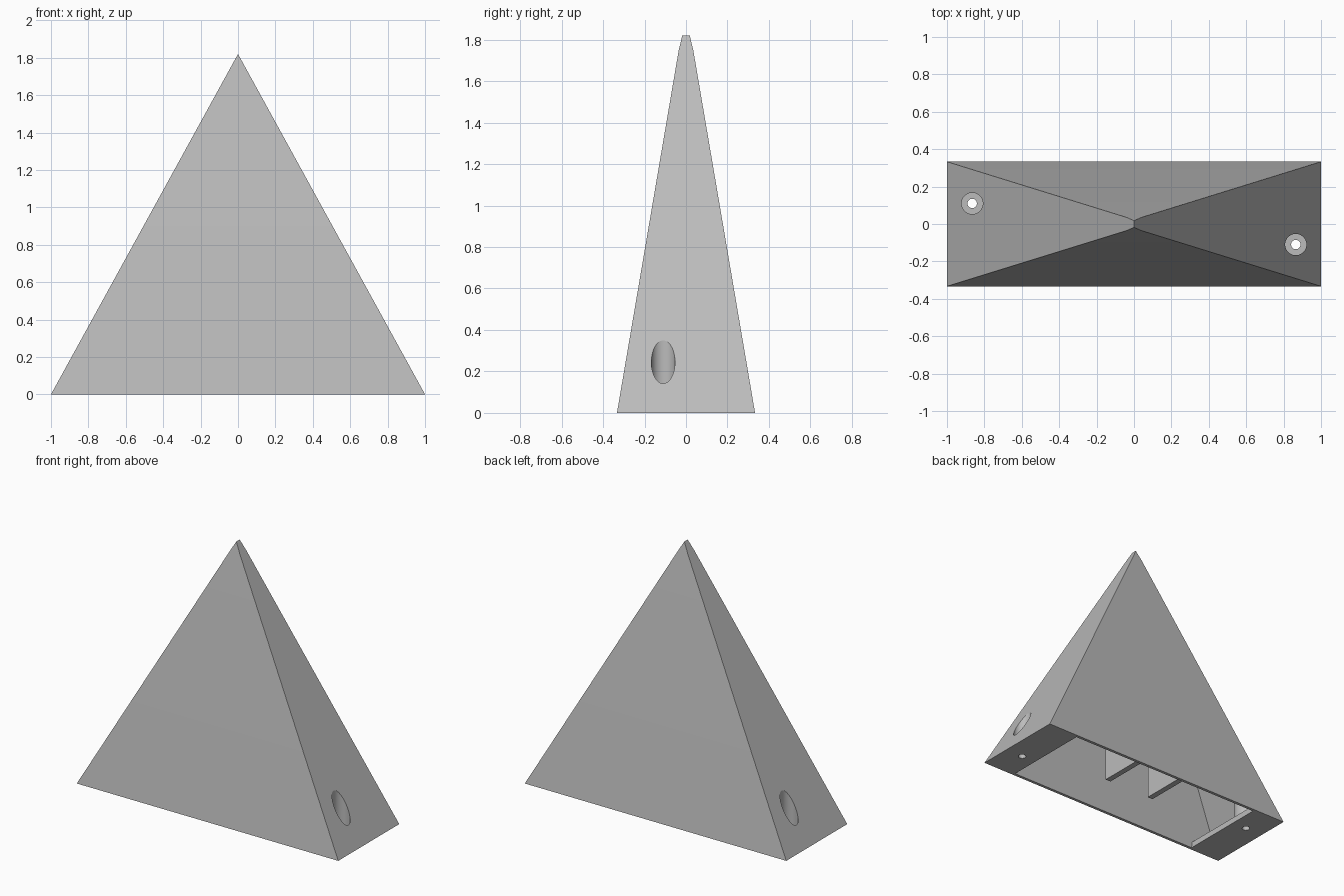
import bpy, bmesh, math

if "Cube" in bpy.data.objects:
    bpy.data.objects.remove(bpy.data.objects["Cube"], do_unlink=True)

grey = bpy.data.materials.new("plain grey")
grey.use_nodes = True
GREY = (0.5, 0.5, 0.5, 1)
grey.diffuse_color = GREY
grey.node_tree.nodes["Principled BSDF"].inputs["Base Color"].default_value = GREY


def finish(bm, name):
    bmesh.ops.recalc_face_normals(bm, faces=bm.faces)
    mesh = bpy.data.meshes.new(name)
    bm.to_mesh(mesh)
    bm.free()
    mesh.materials.append(grey)
    obj = bpy.data.objects.new(name, mesh)
    bpy.context.collection.objects.link(obj)
    return obj


def stack(name, sections, cx=0.0, cy=0.0):
    """Solid through centred rectangles (z, half x, half y); half x of 0 makes a ridge."""
    bm = bmesh.new()
    rings = []
    for z, hx, hy in sections:
        signs = ((-1, -1), (1, -1), (1, 1), (-1, 1))
        if hx == 0:
            a, b = [bm.verts.new((cx, cy + s * hy, z)) for s in (-1, 1)]
            rings.append((a, a, b, b))
        else:
            rings.append([bm.verts.new((cx + sx * hx, cy + sy * hy, z)) for sx, sy in signs])
    for low, high in zip(rings, rings[1:]):
        for i in range(4):
            j = (i + 1) % 4
            bm.faces.new(list(dict.fromkeys((low[i], low[j], high[j], high[i]))))
    for ring in (rings[0], rings[-1]):
        if len(set(ring)) == 4:
            bm.faces.new(ring)
    return finish(bm, name)


def cylinder(name, radius, x, y, z0, z1):
    bm = bmesh.new()
    bmesh.ops.create_cone(bm, cap_ends=True, segments=48, radius1=radius,
                          radius2=radius, depth=z1 - z0)
    bmesh.ops.translate(bm, verts=bm.verts, vec=(x, y, (z0 + z1) / 2))
    return finish(bm, name)


def cut(target, cutter):
    """Subtract the cutter for good, then drop it."""
    mod = target.modifiers.new("cut", 'BOOLEAN')
    mod.operation = 'DIFFERENCE'
    mod.solver = 'EXACT'
    mod.object = cutter
    bpy.context.view_layer.update()
    graph = bpy.context.evaluated_depsgraph_get()
    mesh = bpy.data.meshes.new_from_object(target.evaluated_get(graph))
    target.modifiers.clear()
    target.data = mesh
    bpy.data.objects.remove(cutter, do_unlink=True)


PLATE = 0.04                      # thickness of the end floor plates
SCREWS = ((0.865, -0.11), (-0.865, 0.11))

# Outer wedge-shaped pyramid with a short ridge
body = stack("pyramid_shell", [(0, 1, 0.333), (1.75, 0.0385, 0.035), (1.82, 0, 0.018)])

# Hollow inside, leaving screw bosses and two ribs on the back wall
cavity = stack("cavity", [(PLATE, 0.955, 0.306), (1.74, 0.021, 0.017)])
for x, y in SCREWS:
    cut(cavity, cylinder("screw_boss", 0.076, x, y, -0.1, 0.7))
for x in (-0.18, 0.18):
    cut(cavity, stack("rib", [(0.045, 0.02, 0.2), (0.4, 0.02, 0.2)], x, 0.15))
cut(body, cavity)

# Opening in the underside
cut(body, stack("opening", [(-0.02, 0.755, 0.316), (0.045, 0.755, 0.305)]))

# Recessed screw holes
for x, y in SCREWS:
    cut(body, cylinder("screw_recess", 0.057, x, y, PLATE, 0.8))
    cut(body, cylinder("screw_hole", 0.025, x, y, -0.1, 0.1))

bpy.context.view_layer.objects.active = body
body.select_set(True)
bpy.ops.object.shade_smooth_by_angle(angle=math.radians(15))
